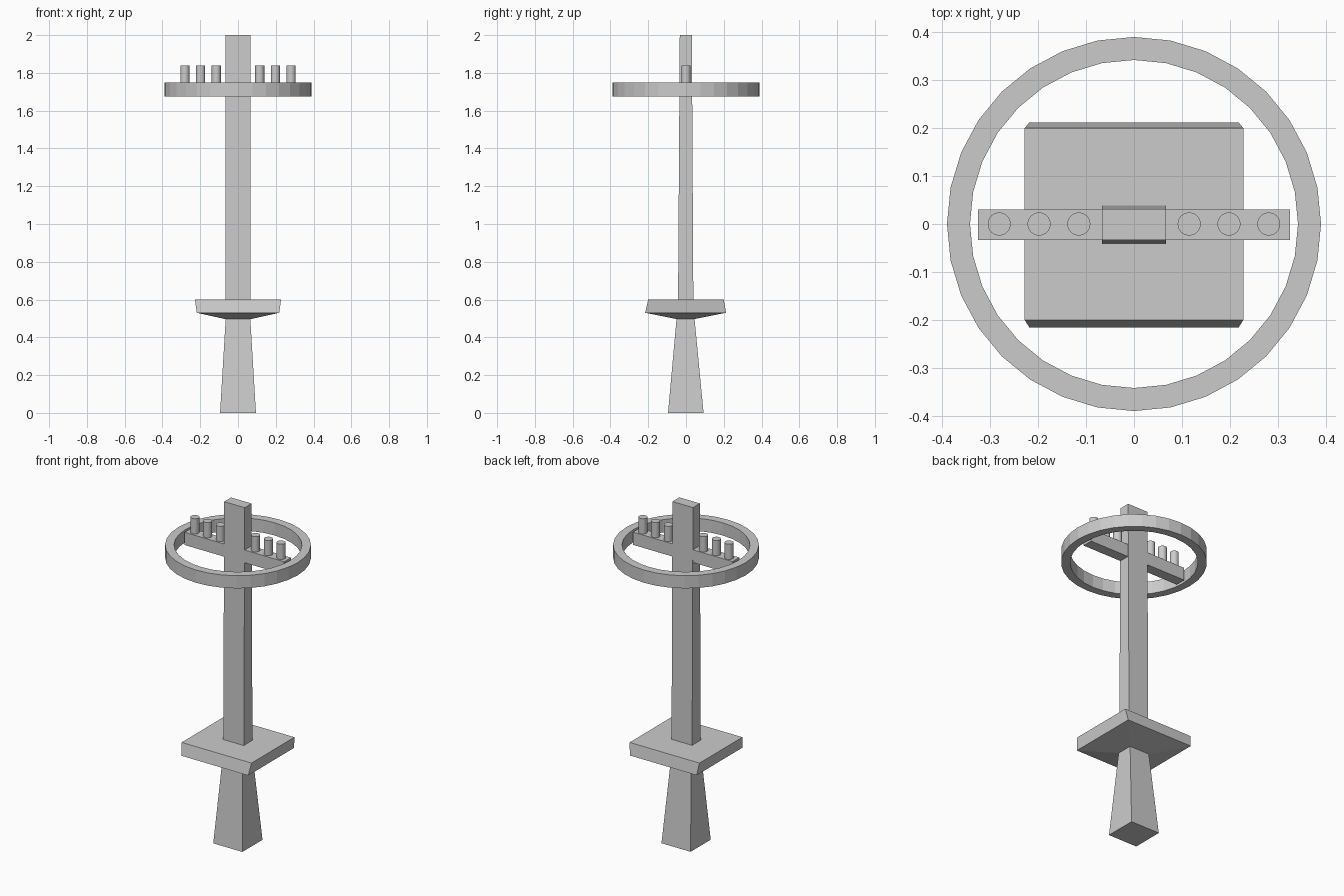
import bpy, bmesh, math

if "Cube" in bpy.data.objects:
    bpy.data.objects.remove(bpy.data.objects["Cube"])


def make_object(name, bm):
    bmesh.ops.recalc_face_normals(bm, faces=bm.faces)
    mesh = bpy.data.meshes.new(name)
    bm.to_mesh(mesh)
    bm.free()
    obj = bpy.data.objects.new(name, mesh)
    bpy.context.collection.objects.link(obj)
    return obj


def rect_loft(name, sections):
    """Closed loft through rectangles (half_x, y_front, y_back, z)."""
    bm = bmesh.new()
    loops = [[bm.verts.new(p) for p in ((-hx, y0, z), (hx, y0, z), (hx, y1, z), (-hx, y1, z))]
             for hx, y0, y1, z in sections]
    for a, b in zip(loops, loops[1:]):
        for i in range(4):
            j = (i + 1) % 4
            bm.faces.new((a[i], a[j], b[j], b[i]))
    bm.faces.new(loops[0])
    bm.faces.new(loops[-1])
    return make_object(name, bm)


def ring(name, r_in, r_out, z0, z1, sides):
    bm = bmesh.new()
    profile = [(r_in, z0), (r_out, z0), (r_out, z1), (r_in, z1)]
    loops = []
    for k in range(sides):
        a = 2 * math.pi * k / sides
        loops.append([bm.verts.new((r * math.cos(a), r * math.sin(a), z)) for r, z in profile])
    for k in range(sides):
        a, b = loops[k], loops[(k + 1) % sides]
        for i in range(4):
            j = (i + 1) % 4
            bm.faces.new((a[i], a[j], b[j], b[i]))
    return make_object(name, bm)


# Tapered foot below the plate
rect_loft("tapered_foot", [(0.095, -0.095, 0.093, 0), (0.065, -0.05, 0.045, 0.5)])

# Square plate with a shallow pyramid underside
rect_loft("plate", [(0.07, -0.052, 0.047, 0.497),
                    (0.218, -0.216, 0.212, 0.53),
                    (0.228, -0.2, 0.2, 0.6)])

# Tall post, slightly tapered front to back
rect_loft("post", [(0.067, -0.042, 0.039, 0.59), (0.067, -0.033, 0.031, 2.0)])

# Crossbar inside the hoop
rect_loft("crossbar", [(0.325, -0.033, 0.03, 1.675), (0.325, -0.033, 0.03, 1.75)])

# Faceted hoop
ring("hoop", 0.342, 0.39, 1.675, 1.75, 32)

# Six pegs standing on the crossbar
for side, label in ((-1, "left"), (1, "right")):
    for i, x in enumerate((0.115, 0.198, 0.281)):
        bpy.ops.mesh.primitive_cylinder_add(vertices=32, radius=0.024, depth=0.09,
                                            location=(side * x, 0, 1.795))
        bpy.context.object.name = f"peg_{label}_{i + 1}"
        bpy.ops.object.shade_smooth_by_angle()
